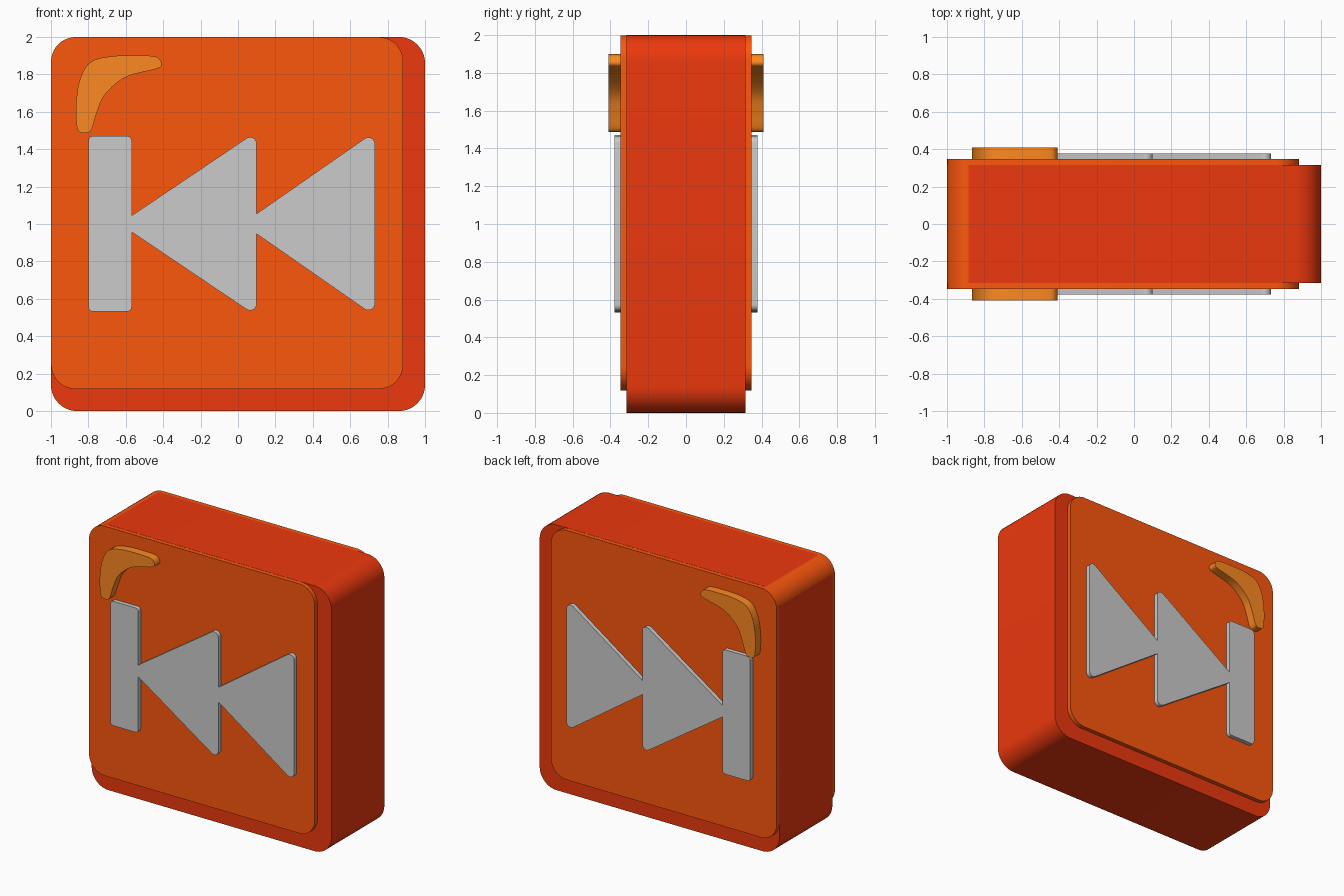
import bpy, bmesh, math
from mathutils import Vector

if "Cube" in bpy.data.objects:
    bpy.data.objects.remove(bpy.data.objects["Cube"])


def material(name, rgb):
    m = bpy.data.materials.new(name)
    m.diffuse_color = (*rgb, 1)
    m.use_nodes = True
    m.node_tree.nodes["Principled BSDF"].inputs["Base Color"].default_value = m.diffuse_color
    return m


def rounded(corners, steps=10):
    """Outline from (x, z, radius) corners, each filleted with an arc."""
    out = []
    n = len(corners)
    for i, (x, z, r) in enumerate(corners):
        p = Vector((x, z))
        if r == 0:
            out.append(p)
            continue
        a = (Vector(corners[i - 1][:2]) - p).normalized()
        b = (Vector(corners[(i + 1) % n][:2]) - p).normalized()
        half = a.angle(b) / 2
        centre = p + (a + b).normalized() * (r / math.sin(half))
        start = p + a * (r / math.tan(half)) - centre
        end = p + b * (r / math.tan(half)) - centre
        total = start.angle(end)
        for k in range(steps + 1):
            t = k / steps
            out.append(centre + (start * math.sin((1 - t) * total)
                                 + end * math.sin(t * total)) / math.sin(total))
    return out


def smooth_loop(pts, steps=5):
    """Closed Catmull-Rom curve through the points."""
    pts = [Vector(p) for p in pts]
    n = len(pts)
    out = []
    for i in range(n):
        a, b, c, d = (pts[(i + k) % n] for k in (-1, 0, 1, 2))
        for k in range(steps):
            t = k / steps
            out.append(0.5 * (2 * b + (c - a) * t + (2 * a - 5 * b + 4 * c - d) * t * t
                              + (3 * b - a - 3 * c + d) * t ** 3))
    return out


def slab(name, outline, half_depth, mat=None):
    """Extrude an x-z outline from -half_depth to +half_depth in y."""
    bm = bmesh.new()
    face = bm.faces.new([bm.verts.new((p.x, -half_depth, p.y)) for p in outline])
    ext = bmesh.ops.extrude_face_region(bm, geom=[face], use_keep_orig=True)
    moved = [g for g in ext["geom"] if isinstance(g, bmesh.types.BMVert)]
    bmesh.ops.translate(bm, verts=moved, vec=(0, 2 * half_depth, 0))
    bmesh.ops.recalc_face_normals(bm, faces=bm.faces)
    mesh = bpy.data.meshes.new(name)
    bm.to_mesh(mesh)
    bm.free()
    ob = bpy.data.objects.new(name, mesh)
    bpy.context.collection.objects.link(ob)
    if mat:
        mesh.materials.append(mat)
    bpy.ops.object.select_all(action='DESELECT')
    ob.select_set(True)
    bpy.context.view_layer.objects.active = ob
    bpy.ops.object.shade_smooth_by_angle(angle=math.radians(30))
    return ob


def square(x0, x1, z0, z1, r):
    return rounded([(x0, z0, r), (x1, z0, r), (x1, z1, r), (x0, z1, r)])


# Red block and the slightly smaller, thicker orange block set to its upper left
slab("button_body", square(-1, 1, 0, 2, 0.14), 0.315, material("red", (0.84, 0.040, 0.004)))
slab("button_face", square(-0.999, 0.883, 0.118, 1.999, 0.13), 0.347,
     material("orange", (0.98, 0.095, 0.004)))

# Rewind symbol: bar and two triangles, upper half mirrored about its centre line
upper = [(-0.80, 1.47, 0.025), (-0.568, 1.47, 0.025), (-0.568, 1.045, 0),
         (0.10, 1.495, 0.035), (0.10, 1.055, 0), (0.732, 1.495, 0.035)]
lower = [(x, 2.002 - z, r) for x, z, r in reversed(upper)]
slab("rewind_symbol", rounded(upper + lower), 0.378)

# Curved highlight in the upper left corner
highlight = [(-0.861, 1.516), (-0.866, 1.639), (-0.845, 1.773), (-0.79, 1.864),
             (-0.684, 1.896), (-0.55, 1.901), (-0.444, 1.896), (-0.412, 1.869),
             (-0.412, 1.842), (-0.449, 1.826), (-0.604, 1.783), (-0.711, 1.692),
             (-0.754, 1.596), (-0.781, 1.511), (-0.802, 1.489), (-0.84, 1.489)]
slab("corner_highlight", smooth_loop(highlight), 0.41, material("amber", (0.98, 0.25, 0.015)))
